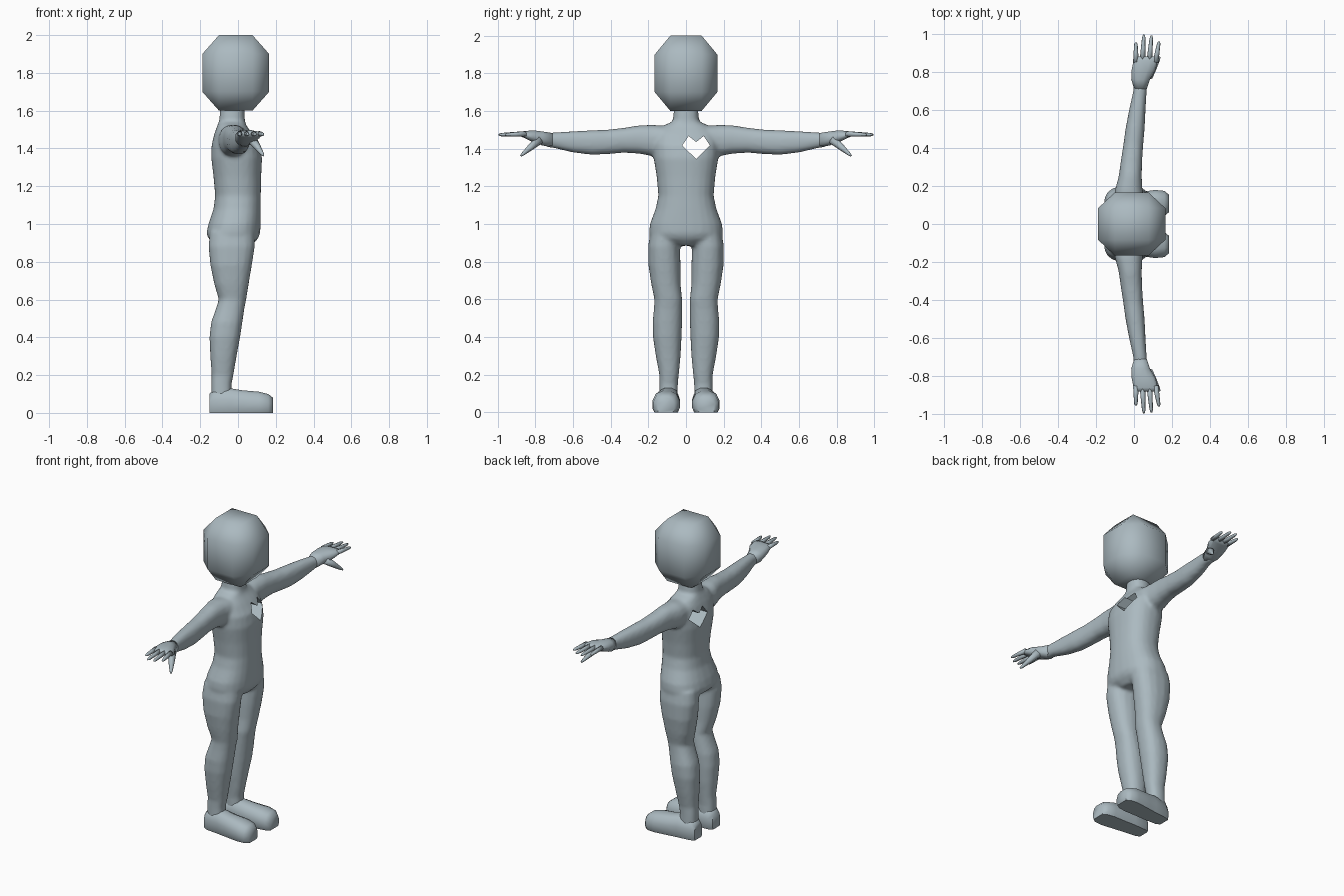
import bpy, bmesh, math
from mathutils import Vector

grey = bpy.data.materials.new("blue grey")
grey.diffuse_color = (0.41, 0.49, 0.53, 1)


def finish(bm, name, smooth=True):
    bmesh.ops.recalc_face_normals(bm, faces=bm.faces)
    for f in bm.faces:
        f.smooth = smooth
    me = bpy.data.meshes.new(name)
    bm.to_mesh(me)
    bm.free()
    me.materials.append(grey)
    ob = bpy.data.objects.new(name, me)
    bpy.context.collection.objects.link(ob)
    return ob


def skin(bm, rings):
    """Bridge rings of points into a closed tube."""
    loops = [[bm.verts.new(p) for p in r] for r in rings]
    n = len(loops[0])
    for a, b in zip(loops, loops[1:]):
        for i in range(n):
            j = (i + 1) % n
            bm.faces.new((a[i], a[j], b[j], b[i]))
    bm.faces.new(loops[0])
    bm.faces.new(loops[-1])


def loft(bm, axis, stations, side=1, n=16, power=0.85):
    """Stations: position on axis, then low/high limits on the other two axes."""
    rings = []
    for t, a0, a1, b0, b1 in stations:
        ring = []
        for i in range(n):
            ang = 2 * math.pi * (i + 0.5) / n
            c, s = math.cos(ang), math.sin(ang)
            a = (a0 + a1) / 2 + (a1 - a0) / 2 * math.copysign(abs(c) ** power, c)
            b = (b0 + b1) / 2 + (b1 - b0) / 2 * math.copysign(abs(s) ** power, s)
            p = {"x": (t, a, b), "y": (a, t, b), "z": (a, b, t)}[axis]
            ring.append((p[0], p[1] * side, p[2]))
        rings.append(ring)
    skin(bm, rings)


def digit(bm, base, tip, r0, r1, n=8):
    """Tapered finger with a rounded tip."""
    base, tip = Vector(base), Vector(tip)
    d = tip - base
    u = d.cross(Vector((0, 0, 1))).normalized()
    v = d.normalized().cross(u)
    rings = []
    for t, r in ((0, r0), (0.5, (r0 + r1) / 2), (0.9, r1), (1, r1 * 0.5)):
        rings.append([base + d * t + (u * math.cos(k * math.tau / n) + v * math.sin(k * math.tau / n)) * r
                      for k in range(n)])
    skin(bm, rings)


def mirror_y(ob):
    m = ob.modifiers.new("mirror", "MIRROR")
    m.use_axis = (False, True, False)
    m.use_clip = False
    m.use_mirror_merge = False


# head: cube with broad bevels on every edge and corner
bm = bmesh.new()
for k in range(3):
    for sx in (-1, 1):
        for sy in (-1, 1):
            for sz in (-1, 1):
                w = [0.5, 0.5, 0.5]
                w[k] = 1
                bm.verts.new((-0.012 + 0.177 * sx * w[0], 0.166 * sy * w[1], 1.8 + 0.2 * sz * w[2]))
bmesh.ops.convex_hull(bm, input=bm.verts)
bmesh.ops.dissolve_limit(bm, angle_limit=0.02, verts=bm.verts, edges=bm.edges)
finish(bm, "head")

# body: torso, legs and arms blended into one skin
torso = [(0.885, -0.08, 0.07, -0.06, 0.06), (0.92, -0.155, 0.105, -0.18, 0.18),
         (0.95, -0.168, 0.118, -0.197, 0.197), (1.0, -0.157, 0.12, -0.192, 0.192),
         (1.08, -0.13, 0.121, -0.162, 0.162), (1.15, -0.121, 0.121, -0.147, 0.147),
         (1.25, -0.13, 0.123, -0.156, 0.156), (1.35, -0.142, 0.128, -0.172, 0.172),
         (1.42, -0.14, 0.115, -0.175, 0.175), (1.48, -0.125, 0.075, -0.17, 0.17),
         (1.52, -0.11, 0.045, -0.125, 0.125), (1.545, -0.1, 0.037, -0.07, 0.07),
         (1.63, -0.092, 0.032, -0.062, 0.062)]
leg = [(0.96, -0.15, 0.09, 0.02, 0.19), (0.88, -0.157, 0.09, 0.032, 0.202),
       (0.78, -0.147, 0.074, 0.028, 0.2), (0.68, -0.126, 0.057, 0.028, 0.185),
       (0.6, -0.102, 0.044, 0.02, 0.168), (0.55, -0.118, 0.034, 0.02, 0.171),
       (0.48, -0.143, 0.024, 0.02, 0.178), (0.4, -0.152, 0.012, 0.023, 0.176),
       (0.3, -0.147, -0.007, 0.028, 0.161), (0.2, -0.14, -0.024, 0.038, 0.142),
       (0.15, -0.142, -0.034, 0.043, 0.141), (0.07, -0.142, -0.034, 0.043, 0.141)]
arm = [(0.08, -0.11, 0.06, 1.38, 1.52), (0.18, -0.1, 0.045, 1.36, 1.527),
       (0.25, -0.081, 0.041, 1.373, 1.524), (0.33, -0.07, 0.043, 1.378, 1.511),
       (0.42, -0.056, 0.049, 1.37, 1.501), (0.5, -0.045, 0.056, 1.367, 1.498),
       (0.6, -0.026, 0.061, 1.379, 1.493), (0.7, -0.004, 0.067, 1.403, 1.486),
       (0.75, 0, 0.07, 1.41, 1.482)]
bm = bmesh.new()
loft(bm, "z", torso, n=24)
for side in (-1, 1):
    loft(bm, "z", leg, side)
    loft(bm, "y", arm, side)
body = finish(bm, "body")
m = body.modifiers.new("blend", "REMESH")
m.mode = "VOXEL"
m.voxel_size = 0.011
m.use_smooth_shade = True
m = body.modifiers.new("soften", "SMOOTH")
m.factor = 0.5
m.iterations = 5

# heart-shaped hole right through the chest
bm = bmesh.new()
heart = [(0.054, 1.345), (0.127, 1.417), (0.094, 1.467), (0.054, 1.435), (0.014, 1.467), (-0.02, 1.417)]
skin(bm, [[(x, y, z) for y, z in heart] for x in (-0.4, 0.4)])
cutter = finish(bm, "heart_cutter", False)
cutter.hide_render = True
cutter.display_type = "WIRE"
m = body.modifiers.new("heart hole", "BOOLEAN")
m.operation = "DIFFERENCE"
m.solver = "EXACT"
m.object = cutter

# hands: palm, four fingers and a lowered thumb
bm = bmesh.new()
loft(bm, "y", [(0.71, 0.0, 0.068, 1.408, 1.484), (0.76, -0.016, 0.085, 1.415, 1.492),
               (0.81, -0.014, 0.115, 1.432, 1.498), (0.86, -0.004, 0.128, 1.457, 1.494),
               (0.88, 0.005, 0.122, 1.465, 1.488)], n=12)
for x0, x1, tip in ((0.01, 0.01, 0.955), (0.044, 0.052, 0.995), (0.08, 0.092, 0.99), (0.113, 0.132, 0.96)):
    digit(bm, (x0, 0.85, 1.478), (x1, tip, 1.474), 0.015, 0.009)
digit(bm, (0.075, 0.78, 1.447), (0.135, 0.877, 1.362), 0.026, 0.009)
mirror_y(finish(bm, "hand"))

# shoes: flat-soled loft from heel to toe
bm = bmesh.new()
rings = []
for x, yc, w, h in ((-0.152, 0.092, 0.04, 0.1), (-0.125, 0.092, 0.055, 0.125), (-0.04, 0.095, 0.062, 0.13),
                    (0.02, 0.1, 0.066, 0.12), (0.11, 0.106, 0.073, 0.112), (0.16, 0.108, 0.066, 0.1),
                    (0.185, 0.108, 0.045, 0.08)):
    rings.append([(x, yc + w * a, h * b) for a, b in
                  ((-0.85, 0), (0.85, 0), (1, 0.2), (1, 0.55), (0.75, 0.88), (0.3, 1),
                   (-0.3, 1), (-0.75, 0.88), (-1, 0.55), (-1, 0.2))])
skin(bm, rings)
shoe = finish(bm, "shoe")
bpy.context.view_layer.objects.active = shoe
shoe.select_set(True)
bpy.ops.object.shade_smooth_by_angle(angle=math.radians(50))
mirror_y(shoe)
